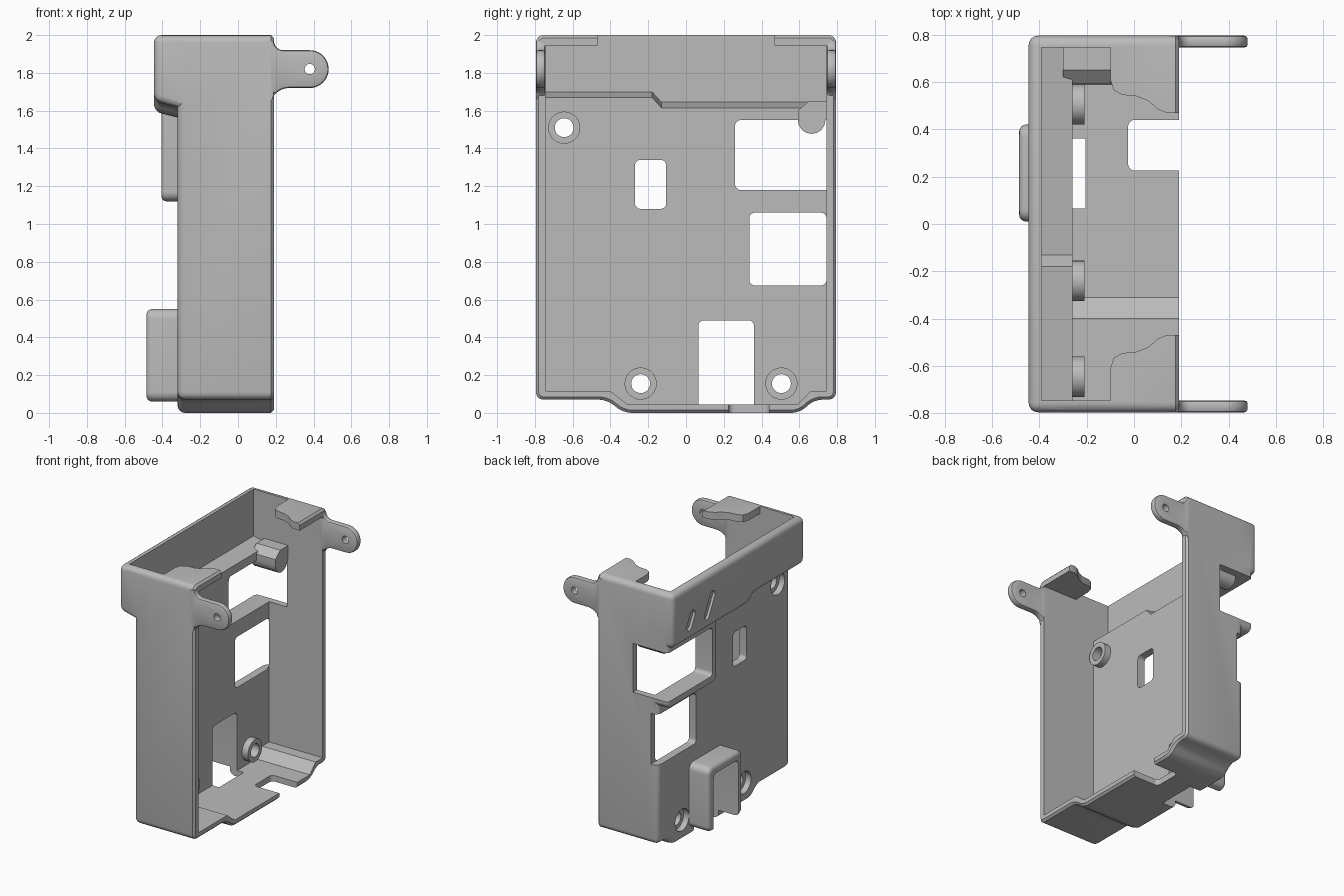
import bpy, bmesh, math
from mathutils import Vector

if "Cube" in bpy.data.objects:
    bpy.data.objects.remove(bpy.data.objects["Cube"])

grey = bpy.data.materials.new("plain_grey")
grey.use_nodes = True
grey.diffuse_color = (0.5, 0.5, 0.5, 1)
grey.node_tree.nodes["Principled BSDF"].inputs["Base Color"].default_value = grey.diffuse_color


def arc(cx, cy, r, a0, a1, n=8):
    steps = [math.radians(a0 + (a1 - a0) * i / n) for i in range(n + 1)]
    return [(cx + r * math.cos(a), cy + r * math.sin(a)) for a in steps]


def rounded(u0, u1, v0, v1, r):
    return (arc(u1 - r, v1 - r, r, 0, 90) + arc(u0 + r, v1 - r, r, 90, 180)
            + arc(u0 + r, v0 + r, r, 180, 270) + arc(u1 - r, v0 + r, r, 270, 360))


def circle(u, v, r):
    return arc(u, v, r, 0, 360, 40)[:-1]


def prism(name, pts, lo, hi, axis="x", bevel=0, rim=0, slope=0):
    """Extrude an outline along an axis; bevel the outside, chamfer the rim at hi."""
    place = {"x": lambda u, v, w: (w, u, v),
             "y": lambda u, v, w: (u, w, v),
             "z": lambda u, v, w: (u, v, w)}[axis]
    bm = bmesh.new()
    ends = [[bm.verts.new(place(u, v, w)) for u, v in pts] for w in (lo, hi)]
    bm.faces.new(ends[0])
    bm.faces.new(ends[1])
    for i in range(len(pts)):
        j = (i + 1) % len(pts)
        bm.faces.new((ends[0][i], ends[0][j], ends[1][j], ends[1][i]))
    for v in ends[1]:
        if slope and v.co.z < 1.9:
            v.co.z -= slope * (hi - lo)
    bmesh.ops.recalc_face_normals(bm, faces=bm.faces)
    k = "xyz".index(axis)

    def on_rim(e):
        return all(abs(v.co[k] - hi) < 1e-4 for v in e.verts)

    if bevel:
        edges = [e for e in bm.edges if not on_rim(e) and e.calc_face_angle() > 0.4]
        bmesh.ops.bevel(bm, geom=edges, offset=bevel, segments=4, profile=0.5,
                        affect="EDGES", clamp_overlap=True)
    if rim:
        bmesh.ops.bevel(bm, geom=[e for e in bm.edges if on_rim(e)], offset=rim,
                        segments=1, affect="EDGES", clamp_overlap=True)
    me = bpy.data.meshes.new(name)
    bm.to_mesh(me)
    bm.free()
    me.materials.append(grey)
    ob = bpy.data.objects.new(name, me)
    bpy.context.collection.objects.link(ob)
    return ob


def combine(ob, other, operation):
    mod = ob.modifiers.new("cut", "BOOLEAN")
    mod.operation, mod.object, mod.solver = operation, other, "EXACT"
    bpy.context.view_layer.objects.active = ob
    bpy.ops.object.modifier_apply(modifier=mod.name)
    bpy.data.objects.remove(other)


def finish(ob):
    bpy.ops.object.select_all(action="DESELECT")
    ob.select_set(True)
    bpy.context.view_layer.objects.active = ob
    bpy.ops.object.shade_smooth_by_angle(angle=math.radians(32))


# Tray with a stepped floor
shell = prism("shell", [(-.795, 2), (-.795, .07), (-.42, .07), (-.33, 0), (.6, 0),
                        (.68, .07), (.795, .07), (.795, 2)], -.32, .19, bevel=.04, rim=.015)
# Upper bulge, window surround and lower hood
bulge = [(-.795, 2), (-.795, 1.65), (-.19, 1.65), (-.13, 1.595), (.795, 1.595), (.795, 2)]
combine(shell, prism("bulge", bulge, -.445, -.2, bevel=.04, slope=.25), "UNION")
combine(shell, prism("window_surround", rounded(.2, .795, 1.12, 1.75, .05), -.405, -.24, bevel=.025), "UNION")
combine(shell, prism("hood", rounded(.01, .42, .06, .55, .05), -.485, -.27, bevel=.03), "UNION")

# Hollow inside, with the deeper upper pocket and the open top
cavity = [(-.745, 1.945), (-.745, .115), (-.4, .115), (-.31, .045), (.59, .045),
          (.66, .115), (.745, .115), (.745, 1.945)]
combine(shell, prism("cavity", cavity, -.26, .6), "DIFFERENCE")
pocket = [(-.745, 2.2), (-.745, 1.7), (-.18, 1.7), (-.13, 1.645), (.745, 1.645), (.745, 2.2)]
combine(shell, prism("pocket", pocket, -.39, -.1, slope=.23), "DIFFERENCE")
half = [(-.2, .7), (-.1, .7), (-.1, .61), (-.085, .565), (-.05, .545), (.01, .54), (.06, .52),
        (.1, .485), (.14, .468), (.4, .468)]
opening = half + [(x, -y) for x, y in reversed(half)]
combine(shell, prism("top_opening", opening, 1.8, 2.3, axis="z"), "DIFFERENCE")

# Screw bosses, drilled and recessed from outside
for y, z in ((-.645, 1.51), (-.24, .155), (.505, .155)):
    combine(shell, prism("boss", circle(y, z, .085), -.28, -.21), "UNION")
    combine(shell, prism("drill", circle(y, z, .05), -.6, 0), "DIFFERENCE")
    combine(shell, prism("recess", circle(y, z, .083), -.38, -.275), "DIFFERENCE")

# Windows through the plate, and the notch in the floor
for u0, u1, v0, v1, depth in ((.26, 1.1, 1.18, 1.55, -.11), (.335, 1.1, .675, 1.06, -.262),
                              (.065, .36, -.3, .49, -.205), (-.27, -.105, 1.08, 1.34, 0)):
    combine(shell, prism("window", rounded(u0, u1, v0, v1, .03), -.7, depth), "DIFFERENCE")
combine(shell, prism("plate_gap", rounded(.335, .744, .675, 1.06, .03), -.5, -.2), "DIFFERENCE")
combine(shell, prism("floor_notch", rounded(-.025, .5, .225, .44, .03), -.2, .1, axis="z"), "DIFFERENCE")

# Two slanted grooves on the outside of the bulge
for y, z, length in ((.575, 1.73, .09), (.35, 1.76, .15)):
    tilt = math.atan2(.1, .19)
    groove = [(y + u * math.cos(tilt) - v * math.sin(tilt), z + u * math.sin(tilt) + v * math.cos(tilt))
              for u, v in arc(0, length / 2, .03, 0, 180) + arc(0, -length / 2, .03, 180, 360)]
    combine(shell, prism("groove", groove, -.5, -.425), "DIFFERENCE")
finish(shell)

# Rounded hook beside the upper window
hook = arc(.665, 1.55, .073, 180, 360) + [(.75, 1.55), (.75, 1.65), (.65, 1.65), (.592, 1.6)]
finish(prism("window_hook", hook, -.3, -.1))

# Pierced mounting ears on both sides
ear = (arc(.38, 1.82, .1, -90, 90, 20) + arc(.24, 1.97, .05, 270, 180)
       + [(.15, 1.97), (.15, 1.62)] + arc(.27, 1.62, .1, 180, 90))
for side, name in ((1, "back_ear"), (-1, "front_ear")):
    lo, hi = sorted((side * .745, side * .795))
    tab = prism(name, ear, lo, hi, axis="y")
    bm = bmesh.new()
    bm.from_mesh(tab.data)
    caps = [e for e in bm.edges if abs(e.verts[0].co.y - e.verts[1].co.y) < 1e-4
            and max(v.co.x for v in e.verts) > .19]
    bmesh.ops.bevel(bm, geom=caps, offset=.014, segments=2, profile=.5, affect="EDGES")
    bm.to_mesh(tab.data)
    bm.free()
    combine(tab, prism("ear_hole", circle(.38, 1.82, .027), lo - .1, hi + .1, axis="y"), "DIFFERENCE")
    finish(tab)
